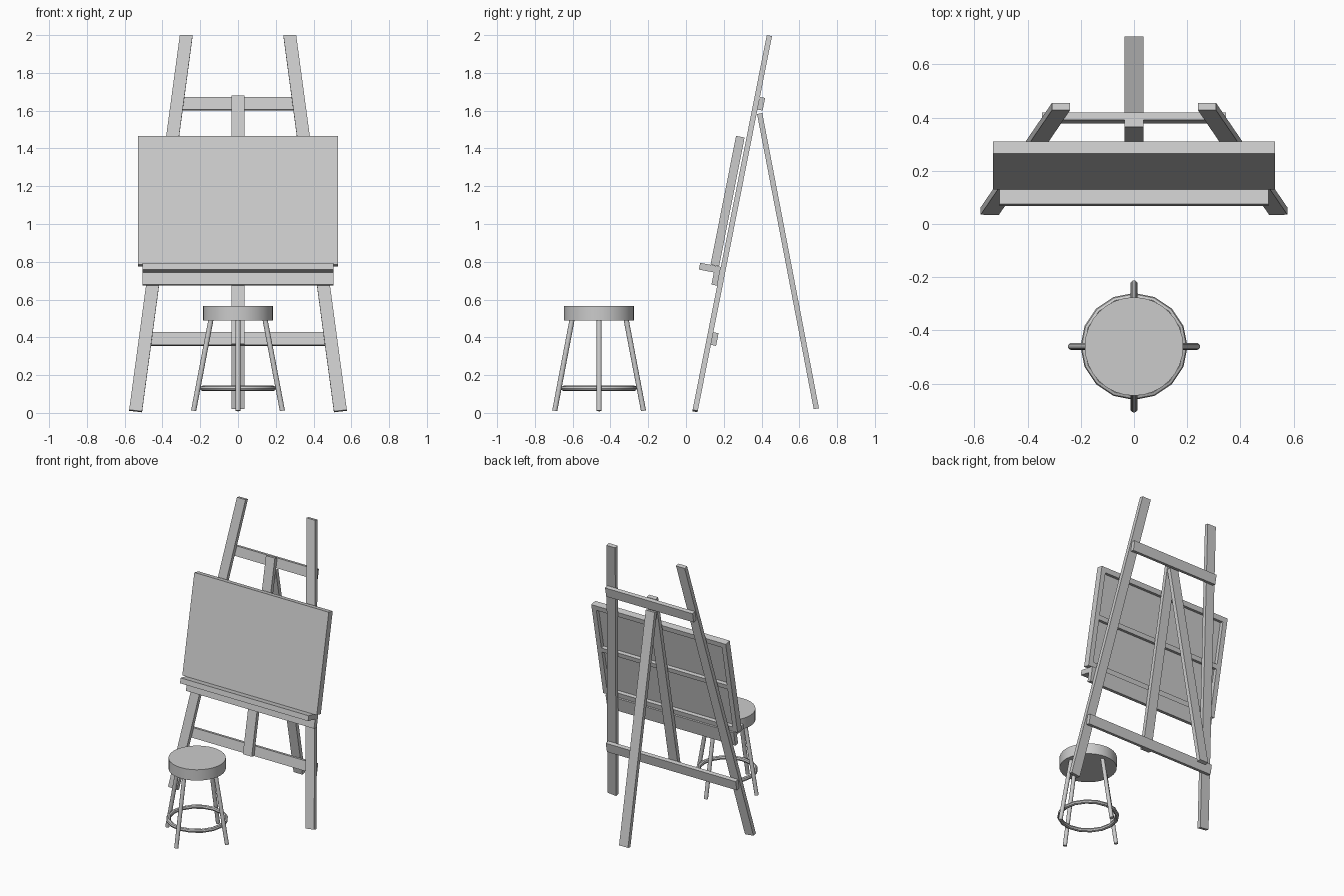
import bpy, math
from mathutils import Matrix, Vector

if "Cube" in bpy.data.objects:
    bpy.data.objects.remove(bpy.data.objects["Cube"])

# Leaning easel plane: local x = right, y = backwards, z = up along the lean
LEAN = Matrix.Translation((0, 0.046, 0)) @ Matrix.Rotation(-math.radians(11.2), 4, 'X')


def prism(name, profile, y0, y1, matrix=LEAN):
    """Extrude an x-z outline from y0 to y1, placed by matrix."""
    n = len(profile)
    verts = [(x, y, z) for y in (y0, y1) for x, z in profile]
    faces = [list(range(n)), list(range(2 * n - 1, n - 1, -1))]
    faces += [[(i + 1) % n, i, n + i, n + (i + 1) % n] for i in range(n)]
    mesh = bpy.data.meshes.new(name)
    mesh.from_pydata(verts, [], faces)
    if sum(profile[i][0] * profile[(i + 1) % n][1] - profile[(i + 1) % n][0] * profile[i][1]
           for i in range(n)) < 0:
        mesh.flip_normals()
    obj = bpy.data.objects.new(name, mesh)
    obj.matrix_world = matrix
    bpy.context.collection.objects.link(obj)
    return obj


def board(name, x0, x1, y0, y1, z0, z1, matrix=LEAN):
    return prism(name, [(x0, z0), (x1, z0), (x1, z1), (x0, z1)], y0, y1, matrix)


def smooth(name):
    obj = bpy.context.object
    obj.name = name
    bpy.ops.object.shade_smooth_by_angle(angle=math.radians(35))
    return obj


# Converging front legs
for s, side in ((-1, "left"), (1, "right")):
    prism("front_leg_" + side,
          [(s * 0.508, 0.006), (s * 0.576, 0.014), (s * 0.308, 2.036), (s * 0.24, 2.036)],
          -0.014, 0.014)

# Mast and cross rails
board("centre_mast", -0.035, 0.035, -0.014, 0.014, 0.37, 1.711)
board("upper_rail", -0.345, 0.345, 0.014, 0.042, 1.64, 1.708)
board("lower_rail", -0.512, 0.512, 0.014, 0.042, 0.37, 0.438)

# Rear prop leg
top, foot = Vector((0, 0.39, 1.585)), Vector((0, 0.69, 0.022))
d = top - foot
rear = Matrix.Translation(foot) @ Matrix.Rotation(math.atan2(-d.y, d.z), 4, 'X')
board("rear_leg", -0.035, 0.035, -0.014, 0.014, 0, d.length, rear)

# Tray and the slat carrying it
board("tray", -0.505, 0.505, -0.126, -0.014, 0.749, 0.785)
board("tray_slat", -0.505, 0.505, -0.045, -0.014, 0.684, 0.749)

# Canvas: thin face with stretcher bars behind
B, T, W, F = 0.786, 1.481, 0.53, 0.035
board("canvas_face", -W, W, -0.070, -0.050, B, T)
for s, side in ((-1, "left"), (1, "right")):
    a, b = sorted((s * W, s * (W - F)))
    board("stretcher_" + side, a, b, -0.050, -0.024, B, T)
mid = (B + T) / 2
for name, z0, z1 in (("bottom", B, B + F), ("middle", mid - 0.016, mid + 0.016), ("top", T - F, T)):
    board("stretcher_" + name, -W + F, W - F, -0.050, -0.024, z0, z1)

# Stool seat
C = Vector((0, -0.46, 0))
bpy.ops.mesh.primitive_cylinder_add(vertices=32, radius=0.185, depth=0.077,
                                    location=C + Vector((0, 0, 0.5265)))
smooth("stool_seat")

# Stool foot ring
bpy.ops.mesh.primitive_torus_add(major_segments=16, minor_segments=8, major_radius=0.187,
                                 minor_radius=0.014, location=C + Vector((0, 0, 0.13)))
smooth("stool_foot_ring")

# Splayed stool legs
for i in range(4):
    r = Vector((math.cos(i * math.pi / 2), math.sin(i * math.pi / 2), 0))
    p, q = C + r * 0.235 + Vector((0, 0, 0.011)), C + r * 0.143 + Vector((0, 0, 0.495))
    bpy.ops.mesh.primitive_cylinder_add(vertices=12, radius=0.0135, depth=(q - p).length,
                                        location=(p + q) / 2,
                                        rotation=(q - p).to_track_quat('Z', 'Y').to_euler())
    smooth("stool_leg_%d" % (i + 1))
